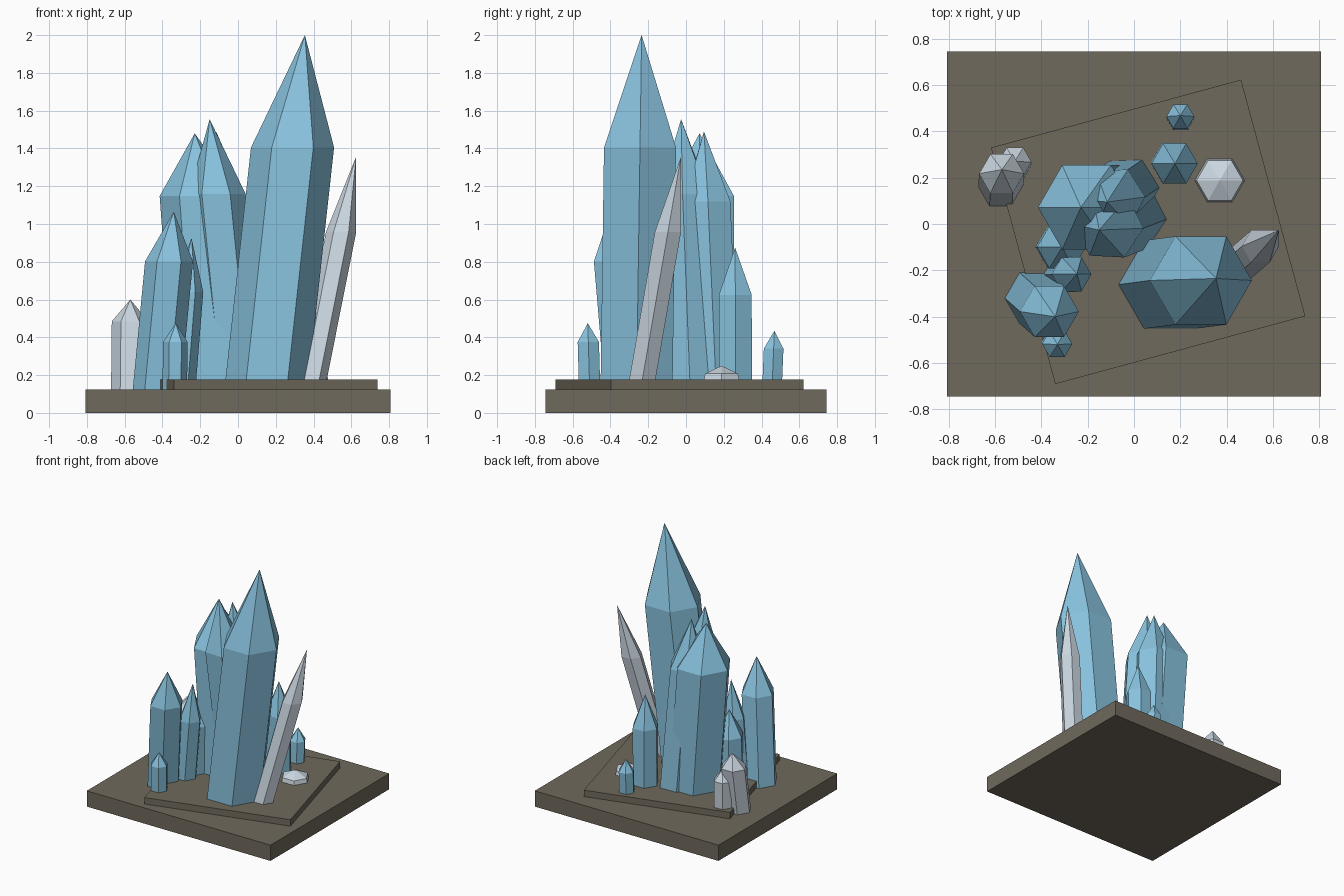
import bpy, bmesh, math

if "Cube" in bpy.data.objects:
    bpy.data.objects.remove(bpy.data.objects["Cube"])


def material(name, color):
    m = bpy.data.materials.new(name)
    m.diffuse_color = (*color, 1)
    m.use_nodes = True
    m.node_tree.nodes["Principled BSDF"].inputs["Base Color"].default_value = m.diffuse_color
    return m


ROCK = material("brown rock", (0.16, 0.142, 0.108))
BLUE = material("blue crystal", (0.25, 0.55, 0.74))
PALE = material("pale quartz", (0.60, 0.68, 0.75))


def finish(name, bm, mat):
    bmesh.ops.recalc_face_normals(bm, faces=bm.faces)
    me = bpy.data.meshes.new(name)
    bm.to_mesh(me)
    bm.free()
    me.materials.append(mat)
    ob = bpy.data.objects.new(name, me)
    bpy.context.collection.objects.link(ob)
    return ob


def slab(name, size, loc, turn=0):
    bm = bmesh.new()
    bmesh.ops.create_cube(bm, size=1)
    bmesh.ops.scale(bm, vec=size, verts=bm.verts)
    ob = finish(name, bm, ROCK)
    ob.location = loc
    ob.rotation_euler.z = math.radians(turn)


def crystal(name, mat, base, tip, shoulder, r, turn=0, r_base=None, z0=0.125):
    """Six-sided prism leaning from base (x, y) to tip (x, y, z), pointed above the shoulder."""
    bm = bmesh.new()

    def ring(z, rad):
        t = (z - z0) / (tip[2] - z0)
        cx, cy = (base[i] + (tip[i] - base[i]) * t for i in (0, 1))
        angles = [math.radians(turn + 60 * k) for k in range(6)]
        return [bm.verts.new((cx + rad * math.cos(a), cy + rad * math.sin(a), z)) for a in angles]

    low, high = ring(z0, r_base or r), ring(shoulder, r)
    top = bm.verts.new(tip)
    bm.faces.new(low)
    for k in range(6):
        n = (k + 1) % 6
        bm.faces.new((low[k], low[n], high[n], high[k]))
        bm.faces.new((high[k], high[n], top))
    finish(name, bm, mat)


# Stone base and the turned slab on it
slab("base_slab", (1.614, 1.49, 0.125), (0, 0, 0.0625))
slab("upper_slab", (1.118, 1.057, 0.06), (0.061, -0.034, 0.146), 15.2)

# Blue crystals
crystal("main_crystal", BLUE, (0.148, -0.262), (0.354, -0.235, 2.0), 1.405, 0.22)
crystal("back_left_crystal", BLUE, (-0.13, 0.072), (-0.229, 0.072, 1.48), 1.148, 0.21)
crystal("middle_crystal", BLUE, (-0.005, 0.03), (-0.15, -0.026, 1.555), 1.16, 0.15, -3)
crystal("middle_back_crystal", BLUE, (-0.028, 0.155), (-0.116, 0.095, 1.49), 1.12, 0.14, 2)
crystal("front_left_crystal", BLUE, (-0.43, -0.32), (-0.34, -0.40, 1.065), 0.802, 0.127)
crystal("left_slim_crystal", BLUE, (-0.31, -0.22), (-0.246, -0.215, 0.925), 0.64, 0.085)
crystal("left_hidden_crystal", BLUE, (-0.32, -0.10), (-0.31, -0.10, 0.75), 0.55, 0.105)
crystal("front_small_crystal", BLUE, (-0.335, -0.51), (-0.33, -0.52, 0.475), 0.375, 0.065)
crystal("back_right_crystal", BLUE, (0.172, 0.263), (0.177, 0.26, 0.875), 0.625, 0.1)
crystal("back_small_crystal", BLUE, (0.2, 0.455), (0.2, 0.468, 0.435), 0.34, 0.06)

# Pale quartz
crystal("right_leaning_quartz", PALE, (0.38, -0.24), (0.625, -0.027, 1.355), 0.957, 0.08)
crystal("left_quartz", PALE, (-0.575, 0.162), (-0.57, 0.235, 0.60), 0.485, 0.097)
crystal("left_small_quartz", PALE, (-0.51, 0.26), (-0.515, 0.27, 0.475), 0.385, 0.072)
crystal("flat_quartz", PALE, (0.37, 0.188), (0.37, 0.188, 0.25), 0.208, 0.1, r_base=0.12)
